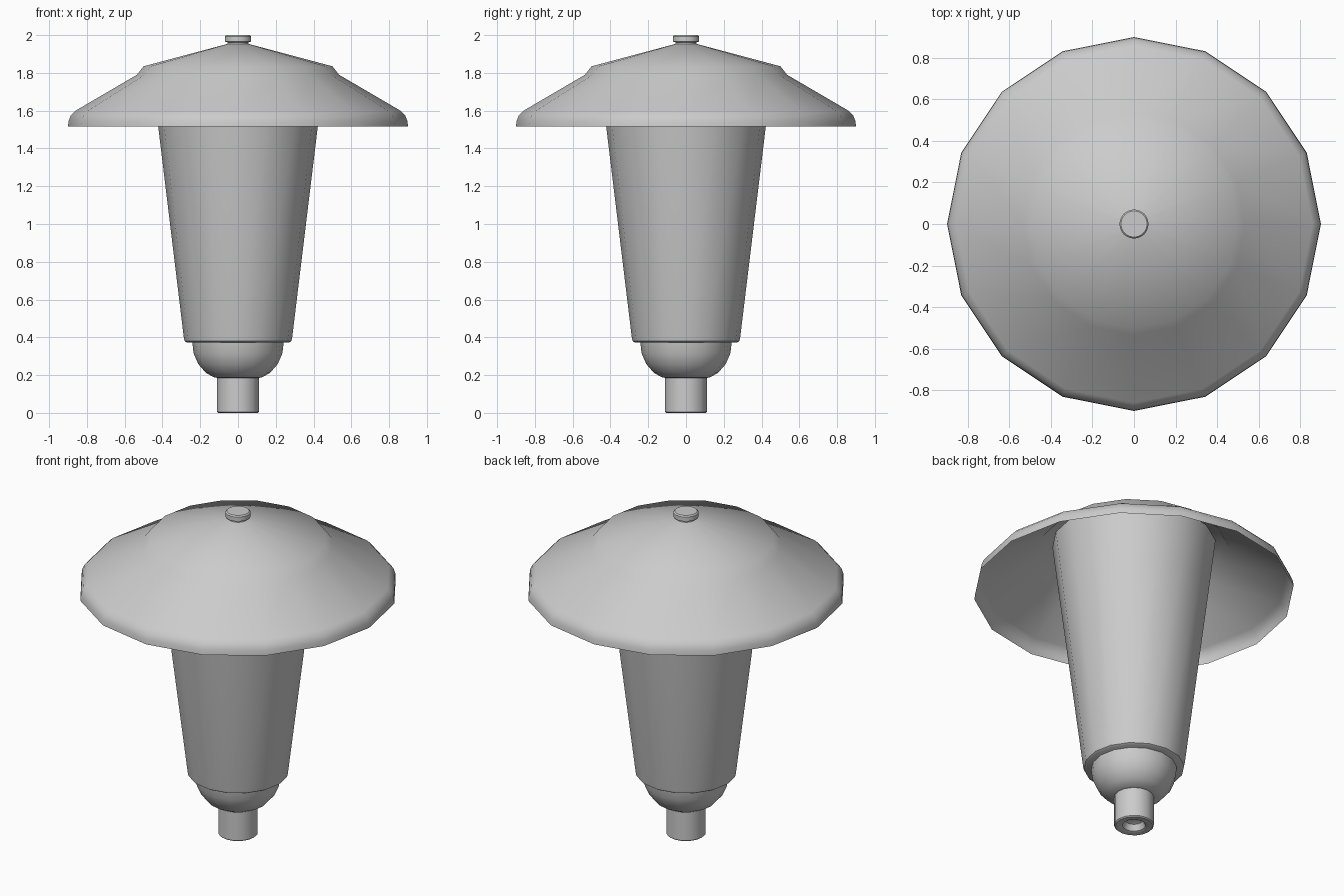
import bpy, bmesh, math

if "Cube" in bpy.data.objects:
    bpy.data.objects.remove(bpy.data.objects["Cube"])

SIDES = 16

grey = bpy.data.materials.new("light_grey")
grey.diffuse_color = (0.6, 0.6, 0.6, 1)
grey.use_nodes = True
grey.node_tree.nodes["Principled BSDF"].inputs["Base Color"].default_value = grey.diffuse_color


def lathe(name, profile, sides=SIDES, angle=40):
    """Spin a (radius, z) profile about the z axis."""
    bm = bmesh.new()
    rings = []
    for r, z in profile:
        if r == 0:
            rings.append([bm.verts.new((0, 0, z))] * sides)
        else:
            rings.append([bm.verts.new((r * math.cos(math.tau * i / sides),
                                        r * math.sin(math.tau * i / sides), z))
                          for i in range(sides)])
    for a, b in zip(rings, rings[1:]):
        for i in range(sides):
            j = (i + 1) % sides
            loop = list(dict.fromkeys((a[i], a[j], b[j], b[i])))
            bm.faces.new(loop)
    mesh = bpy.data.meshes.new(name)
    bm.to_mesh(mesh)
    bm.free()
    mesh.materials.append(grey)
    obj = bpy.data.objects.new(name, mesh)
    bpy.context.collection.objects.link(obj)
    bpy.ops.object.select_all(action='DESELECT')
    obj.select_set(True)
    bpy.context.view_layer.objects.active = obj
    bpy.ops.object.shade_smooth_by_angle(angle=math.radians(angle))
    return obj


# Hollow post stub at the bottom (profiles run bottom to top on the outside)
lathe("post_socket", [(0, 0.06), (0.05, 0.04), (0.065, 0.005), (0.075, 0),
                      (0.105, 0), (0.112, 0.006), (0.112, 0.19)])

# Rounded cup holding the lantern body
lathe("cup", [(0.10, 0.185), (0.125, 0.187), (0.17, 0.212), (0.21, 0.258),
              (0.235, 0.315), (0.242, 0.375)])

# Tapered lantern body, running up to the underside of the hat
lathe("lantern_body", [(0, 0.372), (0.27, 0.372), (0.283, 0.38), (0.287, 0.40),
                       (0.423, 1.52), (0.46, 1.83)])

# Wide sheet hat, open underneath
lathe("hat", [(0.90, 1.515), (0.897, 1.545), (0.885, 1.575), (0.86, 1.60),
              (0.535, 1.79), (0.50, 1.835), (0.05, 1.955), (0, 1.957)])

# Small finial on top
lathe("finial", [(0.055, 1.945), (0.055, 1.962), (0.07, 1.966), (0.07, 1.993),
                 (0.063, 2.0), (0, 2.0)], sides=24)
